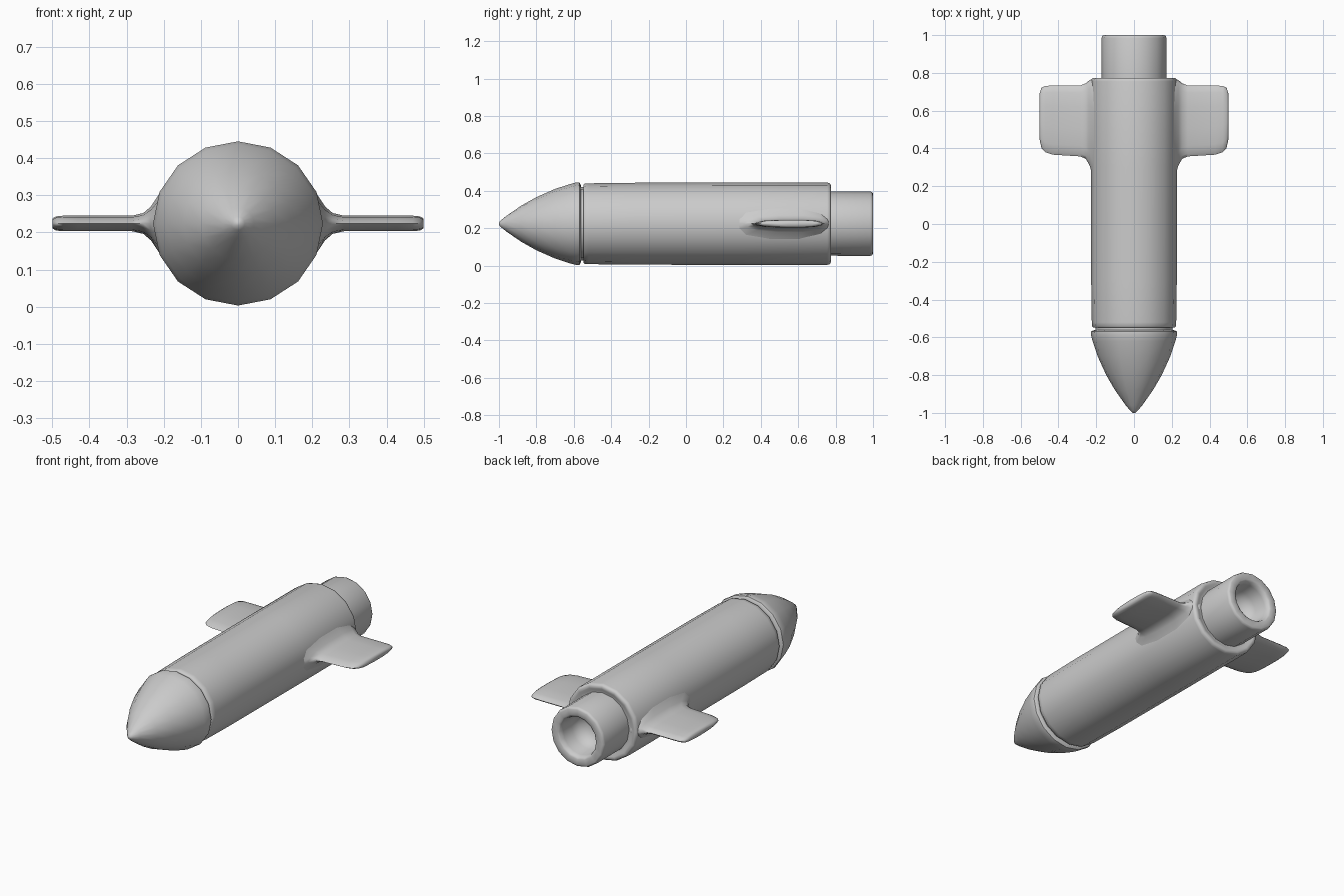
import bpy, bmesh, math

if "Cube" in bpy.data.objects:
    bpy.data.objects.remove(bpy.data.objects["Cube"])

AXIS_Z = 0.224
SEGMENTS = 16
WIDEN = 1.035  # hull is slightly wider than tall


def finish(name, bm, angle):
    bmesh.ops.remove_doubles(bm, verts=bm.verts, dist=1e-5)
    bmesh.ops.recalc_face_normals(bm, faces=bm.faces)
    mesh = bpy.data.meshes.new(name)
    bm.to_mesh(mesh)
    bm.free()
    obj = bpy.data.objects.new(name, mesh)
    bpy.context.collection.objects.link(obj)
    bpy.ops.object.select_all(action='DESELECT')
    bpy.context.view_layer.objects.active = obj
    obj.select_set(True)
    bpy.ops.object.shade_smooth_by_angle(angle=math.radians(angle))
    return obj


def bridge(bm, rings):
    for a, b in zip(rings, rings[1:]):
        for i in range(len(a)):
            j = (i + 1) % len(a)
            bm.faces.new((a[i], a[j], b[j], b[i]))


def lathe(name, profile, widen=WIDEN, angle=50):
    """Turn (y, radius) points around the long axis; ends are capped."""
    bm = bmesh.new()
    rings = []
    for y, r in profile:
        ring = []
        for k in range(SEGMENTS):
            t = math.tau * k / SEGMENTS
            ring.append(bm.verts.new((r * widen * math.sin(t), y,
                                      AXIS_Z + r * math.cos(t))))
        rings.append(ring)
    bridge(bm, rings)
    bm.faces.new(rings[0])
    bm.faces.new(rings[-1])
    return finish(name, bm, angle)


# Pointed nose with a rounded rear lip
lathe("nose_cone", [(-1.0, 0.006), (-0.99, 0.018), (-0.96, 0.042), (-0.88, 0.097),
                    (-0.8, 0.142), (-0.7, 0.186), (-0.62, 0.212), (-0.585, 0.221),
                    (-0.57, 0.220), (-0.563, 0.21), (-0.561, 0.19)])

# Recessed neck between nose and hull
lathe("neck", [(-0.57, 0.197), (-0.54, 0.197)])

# Long hull with softened ends
lathe("hull", [(-0.549, 0.19), (-0.549, 0.208), (-0.543, 0.214), (-0.52, 0.216),
               (-0.3, 0.219), (0.3, 0.22), (0.755, 0.22), (0.768, 0.217),
               (0.774, 0.208), (0.774, 0.195), (0.767, 0.183), (0.767, 0.16)])

# Hollow exhaust nozzle
lathe("nozzle", [(0.75, 0.171), (0.985, 0.172), (0.996, 0.168), (1.0, 0.16),
                 (1.0, 0.128), (0.994, 0.118), (0.97, 0.111), (0.9, 0.105),
                 (0.86, 0.088), (0.835, 0.05), (0.83, 0.01)], widen=1.0)

# Fins: lens-shaped sections lofted outward, flaring into the hull
LENS = [(0, 0), (0.04, 0.4), (0.15, 0.8), (0.4, 1), (0.7, 1), (0.9, 0.75), (0.975, 0.4), (1, 0)]
outline = LENS + [(f, -h) for f, h in reversed(LENS[1:-1])]
# x, front y, rear y, half thickness
sections = [(0.18, 0.15, 0.772, 0.125), (0.215, 0.24, 0.77, 0.075), (0.235, 0.31, 0.762, 0.045),
            (0.255, 0.345, 0.745, 0.028), (0.285, 0.358, 0.733, 0.021), (0.43, 0.367, 0.733, 0.021),
            (0.47, 0.38, 0.731, 0.021), (0.49, 0.402, 0.722, 0.019), (0.5, 0.45, 0.69, 0.013)]
bm = bmesh.new()
rings = [[bm.verts.new((x, y0 + f * (y1 - y0), AXIS_Z + h * t)) for f, h in outline]
         for x, y0, y1, t in sections]
bridge(bm, rings)
bm.faces.new(rings[0])
bm.faces.new(rings[-1])
fins = finish("side_fins", bm, 60)
fins.modifiers.new("mirror", 'MIRROR')
